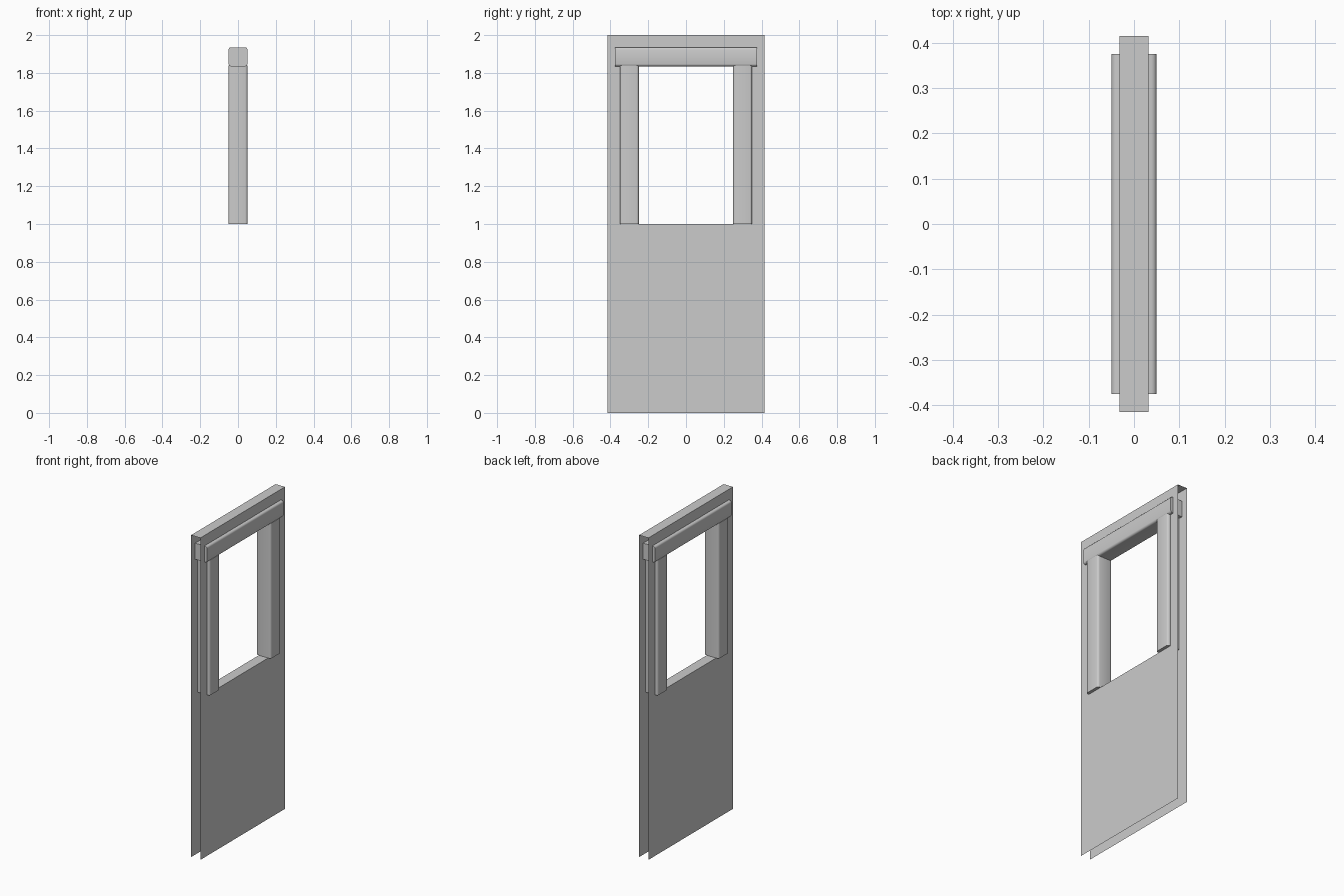
import bpy
import bmesh
import math
from mathutils import Matrix

cube = bpy.data.objects.get("Cube")
if cube:
    bpy.data.objects.remove(cube, do_unlink=True)

GREY = (0.6, 0.6, 0.6, 1.0)
mat = bpy.data.materials.new("plain grey")
mat.use_nodes = True
mat.diffuse_color = GREY
mat.node_tree.nodes["Principled BSDF"].inputs["Base Color"].default_value = GREY

HALF_W, HEIGHT, HALF_T = 0.415, 2.0, 0.032   # door leaf
OPEN_W, SILL, HEAD = 0.25, 1.0, 1.84         # window opening
TRIM = 0.1                                   # trim thickness


def add_object(name, bm):
    mesh = bpy.data.meshes.new(name)
    bm.to_mesh(mesh)
    bm.free()
    mesh.materials.append(mat)
    obj = bpy.data.objects.new(name, mesh)
    bpy.context.collection.objects.link(obj)
    return obj


def sheet(name, side):
    """Thin door skin with a window opening: a 3 x 3 grid without its centre."""
    bm = bmesh.new()
    ys = (-HALF_W, -OPEN_W, OPEN_W, HALF_W)
    zs = (0, SILL, HEAD, HEIGHT)
    grid = [[bm.verts.new((side * HALF_T, y, z)) for z in zs] for y in ys]
    for i in range(3):
        for j in range(3):
            if (i, j) != (1, 1):
                quad = [grid[i][j], grid[i + 1][j], grid[i + 1][j + 1], grid[i][j + 1]]
                bm.faces.new(quad if side > 0 else quad[::-1])
    return add_object(name, bm)


def strip(name, half_length, z):
    """Horizontal plate that closes the gap between the skins."""
    bm = bmesh.new()
    corners = ((-1, -1), (1, -1), (1, 1), (-1, 1))
    bm.faces.new([bm.verts.new((x * HALF_T, y * half_length, z)) for x, y in corners])
    return add_object(name, bm)


def rounded_bar(name, length, matrix, radius=0.012, steps=3):
    """Square bar with rounded long edges, running along its local z."""
    bm = bmesh.new()
    ring = []
    for corner in range(4):
        mid = math.pi * (corner / 2 + 0.25)
        cx = math.copysign(TRIM / 2 - radius, math.cos(mid))
        cy = math.copysign(TRIM / 2 - radius, math.sin(mid))
        for s in range(steps + 1):
            a = math.pi / 2 * (corner + s / steps)
            ring.append(bm.verts.new((cx + radius * math.cos(a), cy + radius * math.sin(a), 0)))
    base = bm.faces.new(ring)
    top = bmesh.ops.extrude_face_region(bm, geom=[base], use_keep_orig=True)["geom"]
    bmesh.ops.translate(bm, verts=[v for v in top if isinstance(v, bmesh.types.BMVert)],
                        vec=(0, 0, length))
    bmesh.ops.recalc_face_normals(bm, faces=bm.faces)
    bm.transform(matrix)
    obj = add_object(name, bm)
    bpy.ops.object.select_all(action="DESELECT")
    obj.select_set(True)
    bpy.context.view_layer.objects.active = obj
    bpy.ops.object.shade_smooth_by_angle(angle=math.radians(50))
    return obj


# Door leaf
sheet("left_skin", 1)
sheet("right_skin", -1)
strip("top_edge", HALF_W, HEIGHT)
strip("window_sill", OPEN_W, SILL)

# Window trim
for label, side in (("front", -1), ("back", 1)):
    rounded_bar(label + "_window_post", HEAD - SILL,
                Matrix.Translation((0, side * 0.3, SILL)))
rounded_bar("window_lintel", 0.75,
            Matrix.Translation((0, 0.375, 1.885)) @ Matrix.Rotation(math.pi / 2, 4, "X"))
